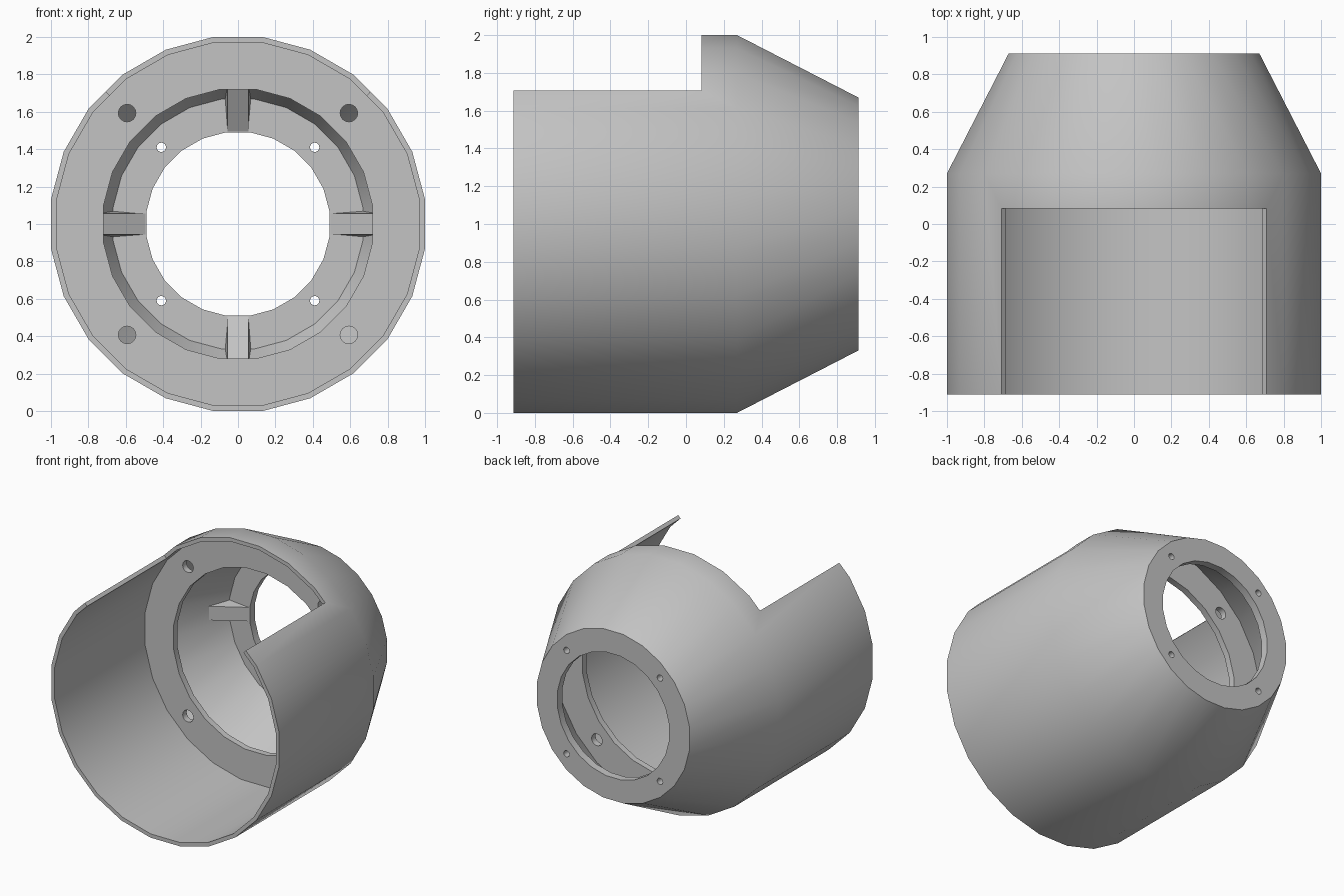
import bpy, bmesh, math
from mathutils import Matrix, Vector

cube = bpy.data.objects.get("Cube")
if cube:
    bpy.data.objects.remove(cube, do_unlink=True)

SIDES = 24
AXIS = Vector((0, 0, 1))  # the body's axis runs along y at this height

grey = bpy.data.materials.new("light_grey")
grey.use_nodes = True
colour = (0.55, 0.55, 0.55, 1)
grey.diffuse_color = colour
grey.node_tree.nodes["Principled BSDF"].inputs["Base Color"].default_value = colour


def make_object(name, bm):
    bmesh.ops.recalc_face_normals(bm, faces=bm.faces)
    mesh = bpy.data.meshes.new(name)
    bm.to_mesh(mesh)
    bm.free()
    mesh.materials.append(grey)
    obj = bpy.data.objects.new(name, mesh)
    bpy.context.collection.objects.link(obj)
    return obj


def activate(obj):
    bpy.ops.object.select_all(action='DESELECT')
    obj.select_set(True)
    bpy.context.view_layer.objects.active = obj


def revolve(name, profile):
    """Turn a closed (y, radius) outline around the axis, flats facing the sides."""
    bm = bmesh.new()
    fit = 1 / math.cos(math.pi / SIDES)
    rings = []
    for i in range(SIDES):
        a = math.tau * (i + 0.5) / SIDES
        out = Vector((math.cos(a), 0, math.sin(a))) * fit
        rings.append([bm.verts.new(AXIS + out * r + Vector((0, y, 0))) for y, r in profile])
    for i, ring in enumerate(rings):
        following = rings[(i + 1) % SIDES]
        for j in range(len(profile)):
            k = (j + 1) % len(profile)
            bm.faces.new((ring[j], ring[k], following[k], following[j]))
    return make_object(name, bm)


def prism(bm, outline, y0, y1):
    """Extrude an (x, z) outline along y."""
    front = [bm.verts.new((x, y0, z)) for x, z in outline]
    back = [bm.verts.new((x, y1, z)) for x, z in outline]
    bm.faces.new(front)
    bm.faces.new(back[::-1])
    for i in range(len(outline)):
        k = (i + 1) % len(outline)
        bm.faces.new((front[i], back[i], back[k], front[k]))


def circle(x, z, r, n=16):
    return [(x + r * math.cos(math.tau * i / n), z + r * math.sin(math.tau * i / n)) for i in range(n)]


# Tapered housing: thin shell, back plate and inner mounting flange
housing = revolve("housing", [
    (-0.912, 1.0), (0.27, 1.0), (0.912, 0.67),            # outside
    (0.912, 0.49), (0.85, 0.49), (0.85, 0.668),           # back plate
    (0.27, 0.966), (0.27, 0.72), (0.22, 0.72),            # flange
    (0.22, 0.97), (-0.912, 0.97)])                        # inside of the shell

# Cutter: quarter opening on top, flange holes and back plate screw holes
bm = bmesh.new()
prism(bm, [(0, 1), (1.5, 2.5), (-1.5, 2.5)], -1.2, 0.083)
for sx in (-1, 1):
    for sz in (-1, 1):
        prism(bm, circle(sx * 0.593, 1 + sz * 0.593, 0.047), 0.15, 0.34)
        prism(bm, circle(sx * 0.41, 1 + sz * 0.41, 0.025), 0.78, 1.0)
cutter = make_object("cutter", bm)
cutter.hide_render = True

cut = housing.modifiers.new("openings", 'BOOLEAN')
cut.operation = 'DIFFERENCE'
cut.solver = 'EXACT'
cut.object = cutter
activate(housing)
bpy.ops.object.modifier_apply(modifier=cut.name)
bpy.data.objects.remove(cutter, do_unlink=True)
activate(housing)
bpy.ops.object.shade_smooth_by_angle(angle=math.radians(30))

# Four gussets bracing the cone against the back plate: (radius, y, half width)
corners = [(0.76, 0.69, 0.055), (0.495, 0.85, 0.055), (0.495, 0.87, 0.055), (0.68, 0.87, 0.072)]
for i, side in enumerate(("left", "top", "right", "bottom")):
    bm = bmesh.new()
    a = [bm.verts.new((r, y, -w)) for r, y, w in corners]
    b = [bm.verts.new((r, y, w)) for r, y, w in corners]
    bm.faces.new(a)
    bm.faces.new(b[::-1])
    for j in range(4):
        k = (j + 1) % 4
        bm.faces.new((a[j], b[j], b[k], a[k]))
    turn = Matrix.Translation(AXIS) @ Matrix.Rotation(-i * math.pi / 2, 4, 'Y')
    bmesh.ops.transform(bm, matrix=turn, verts=bm.verts)
    make_object(side + "_gusset", bm)
